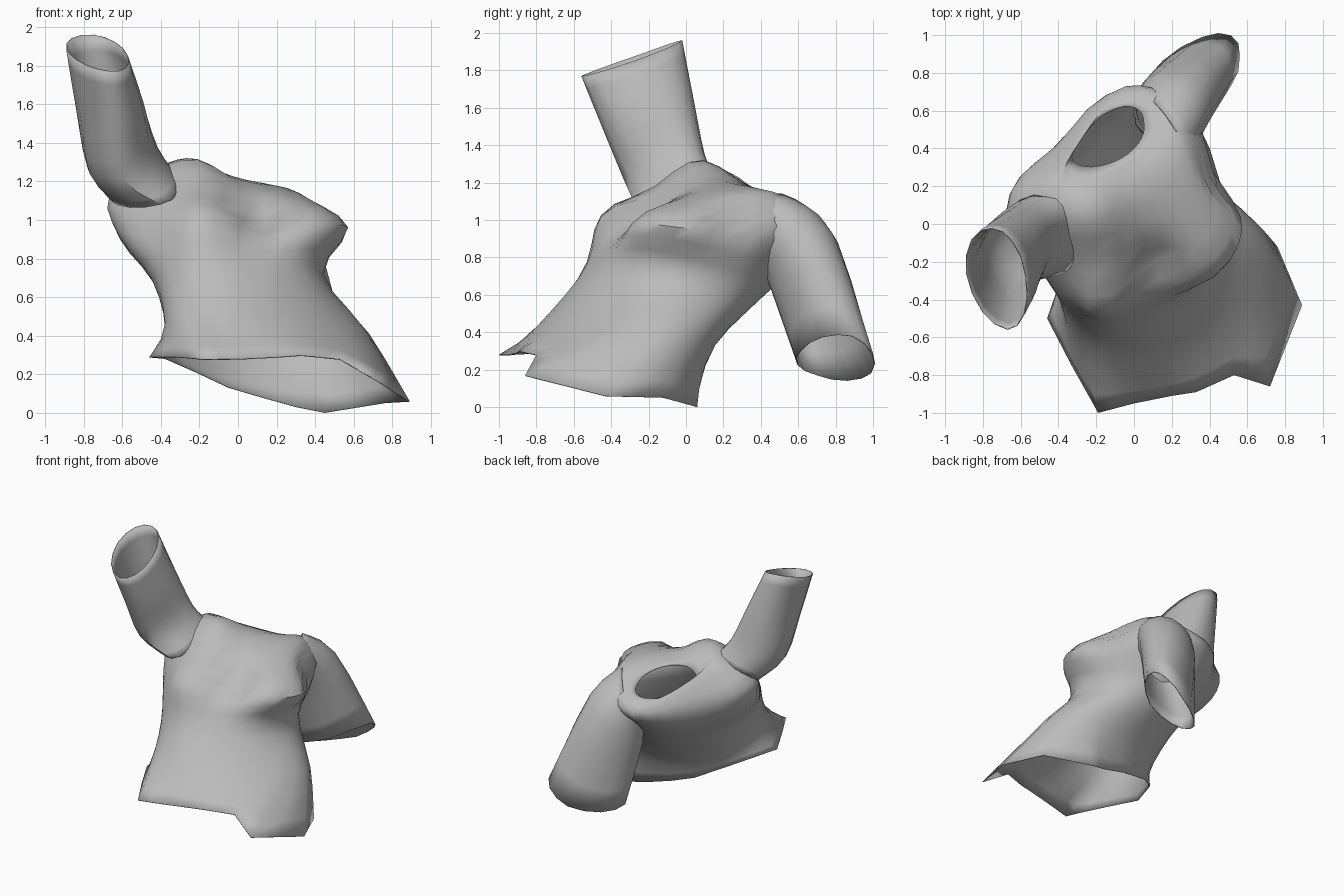
import bpy, bmesh, math
from mathutils import Vector

cube = bpy.data.objects.get("Cube")
if cube:
    bpy.data.objects.remove(cube)

GREY = (0.5, 0.5, 0.5, 1)
fabric = bpy.data.materials.new("grey_fabric")
fabric.use_nodes = True
fabric.diffuse_color = GREY
fabric.node_tree.nodes["Principled BSDF"].inputs["Base Color"].default_value = GREY


def oval(front, left, back, right, count):
    """Closed ring of four quarter ellipses through four points."""
    f, l, b, r = map(Vector, (front, left, back, right))
    centre = (f + l + b + r) / 4
    ring = []
    for i in range(count):
        a = math.tau * i / count
        c, s = math.cos(a), math.sin(a)
        ring.append(centre + abs(c) * ((f if c > 0 else b) - centre)
                    + abs(s) * ((l if s > 0 else r) - centre))
    return ring


def polygon(corners, count):
    """Closed ring with straight edges between the corners."""
    pts = [Vector(p) for p in corners]
    per = count // len(pts)
    return [p.lerp(pts[(k + 1) % len(pts)], j / per)
            for k, p in enumerate(pts) for j in range(per)]


def spline(a, b, c, d, t):
    return (2 * b + (c - a) * t + (2 * a - 5 * b + 4 * c - d) * t * t
            + (3 * b - a - 3 * c + d) * t ** 3) / 2


def loft(name, rings, steps, swellings=()):
    """Open cloth tube that runs smoothly through the rings."""
    last = len(rings) - 1
    levels = []
    for k in range(last):
        four = [rings[min(max(k + o, 0), last)] for o in (-1, 0, 1, 2)]
        for j in range(steps):
            levels.append([spline(*p, j / steps) for p in zip(*four)])
    levels.append(rings[last])
    bm = bmesh.new()
    grid = [[bm.verts.new(p) for p in level] for level in levels]
    for low, high in zip(grid, grid[1:]):
        for i in range(len(low)):
            n = (i + 1) % len(low)
            bm.faces.new((low[i], low[n], high[n], high[i]))
    for centre, push, radius in swellings:
        for v in bm.verts:
            d = (v.co - Vector(centre)).length / radius
            v.co += Vector(push) * math.exp(-d * d)
    mesh = bpy.data.meshes.new(name)
    bm.to_mesh(mesh)
    bm.free()
    mesh.materials.append(fabric)
    obj = bpy.data.objects.new(name, mesh)
    bpy.context.collection.objects.link(obj)
    # Thin cloth, grown inwards
    cloth = obj.modifiers.new("cloth", "SOLIDIFY")
    cloth.thickness = 0.006
    cloth.offset = -1
    bpy.ops.object.select_all(action="DESELECT")
    obj.select_set(True)
    bpy.context.view_layer.objects.active = obj
    bpy.ops.object.shade_smooth_by_angle(angle=math.radians(50))
    return obj


# Shirt body: angular hem, waist, chest, shoulders, neck opening
hem = polygon([(0.2, -0.91, 0.29), (0.33, -0.89, 0.3), (0.53, -0.8, 0.28), (0.72, -0.86, 0.17),
               (0.89, -0.43, 0.06), (0.76, -0.12, 0.05), (0.45, 0.06, 0), (0.3, 0.04, 0.03),
               (0.12, 0.02, 0.08), (-0.05, -0.03, 0.13), (-0.22, -0.13, 0.21), (-0.38, -0.27, 0.28),
               (-0.46, -0.5, 0.29), (-0.33, -0.75, 0.29), (-0.19, -1, 0.28), (0, -0.95, 0.28)], 32)
body = [
    hem,
    oval((0.08, -0.7, 0.52), (0.68, -0.12, 0.41), (0.1, 0.13, 0.33), (-0.38, -0.38, 0.45), 32),
    oval((0.02, -0.48, 0.76), (0.44, 0, 0.71), (0, 0.4, 0.58), (-0.45, -0.22, 0.7), 32),
    oval((0.02, -0.3, 0.92), (0.57, 0.04, 0.95), (-0.06, 0.62, 0.78), (-0.62, 0, 0.92), 32),
    oval((0.05, -0.08, 1.1), (0.37, 0.29, 1.09), (-0.04, 0.73, 0.9), (-0.67, 0.1, 1.12), 32),
    oval((-0.08, 0.16, 1.2), (0.23, 0.47, 1.15), (-0.06, 0.7, 0.98), (-0.42, 0.25, 1.24), 32),
    oval((-0.1, 0.34, 1.18), (0.05, 0.54, 1.08), (-0.13, 0.61, 1.03), (-0.36, 0.39, 1.13), 32),
]
loft("shirt_body", body, 3, [
    ((-0.16, -0.32, 0.98), (-0.03, -0.17, 0.11), 0.21),
    ((0.36, -0.2, 0.96), (0.03, -0.03, 0.04), 0.2),
    ((-0.22, 0.05, 1.18), (0, -0.03, 0.1), 0.2),
    ((0.11, -0.22, 0.99), (0, 0.1, -0.06), 0.12),
    ((-0.46, 0.47, 0.97), (0.06, -0.065, 0), 0.26),
    ((0.5, 0.26, 0.98), (-0.07, -0.04, 0), 0.15),
])

# Raised right sleeve
loft("right_sleeve", [
    oval((-0.4, -0.27, 1.08), (-0.3, 0, 1.2), (-0.45, 0.15, 1.24), (-0.66, 0.02, 1.1), 16),
    oval((-0.59, -0.33, 1.21), (-0.42, -0.08, 1.36), (-0.54, 0.1, 1.35), (-0.78, -0.06, 1.27), 16),
    oval((-0.63, -0.45, 1.5), (-0.49, -0.18, 1.61), (-0.65, 0.04, 1.65), (-0.84, -0.17, 1.58), 16),
    oval((-0.67, -0.56, 1.77), (-0.57, -0.28, 1.85), (-0.75, -0.02, 1.96), (-0.89, -0.26, 1.88), 16),
], 3)

# Lowered left sleeve, blending into the shoulder
loft("left_sleeve", [
    oval((0.36, 0.61, 0.3), (0.56, 0.89, 0.38), (0.36, 0.99, 0.18), (0.05, 0.7, 0.17), 16),
    oval((0.28, 0.45, 0.74), (0.39, 0.66, 0.95), (0.14, 0.81, 0.82), (0, 0.55, 0.62), 16),
    oval((0.26, 0.33, 0.88), (0.25, 0.44, 1.14), (0.07, 0.67, 0.99), (0.03, 0.52, 0.78), 16),
], 3)
